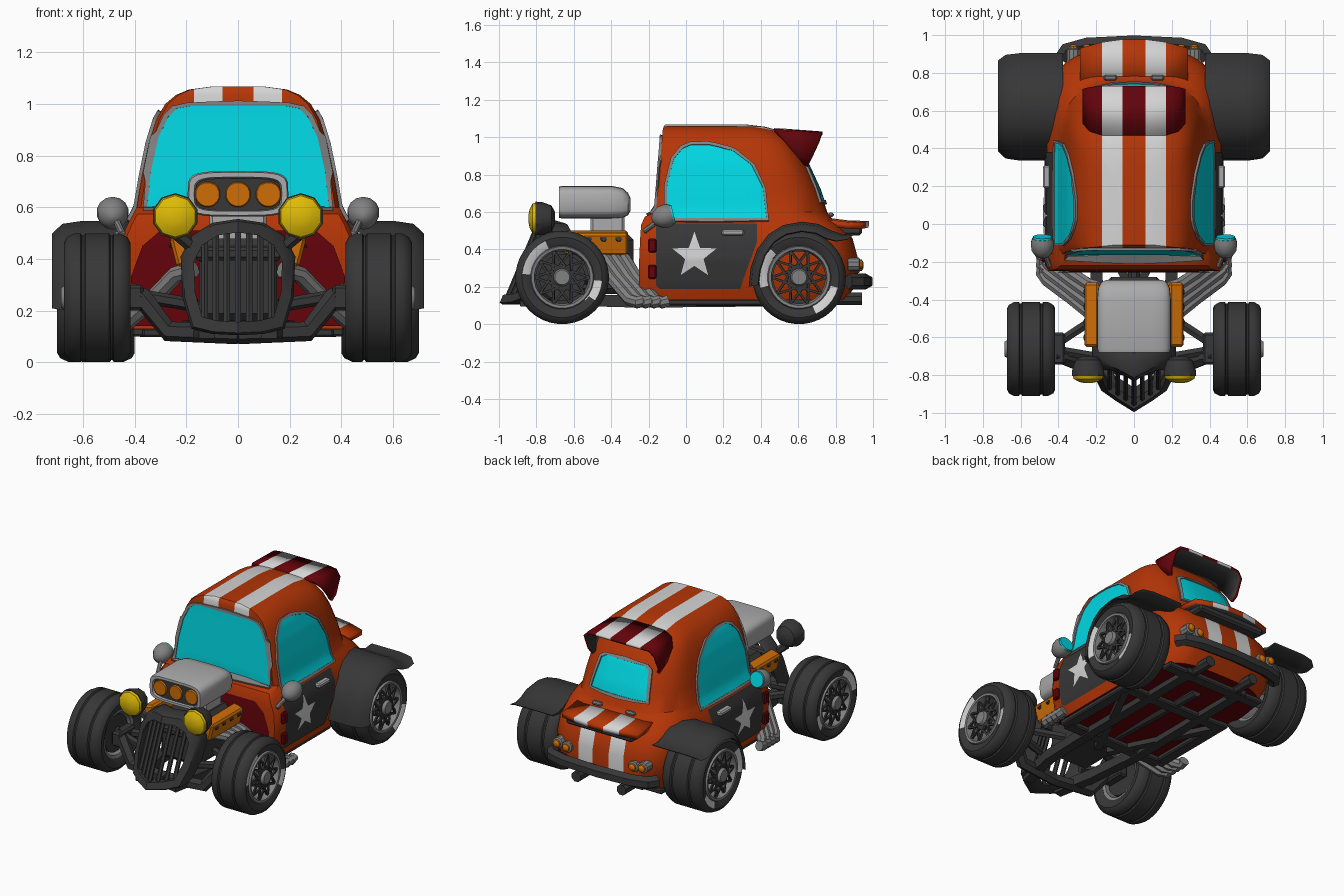
import bpy, bmesh, math
from math import sin, cos, pi, radians
from mathutils import Vector
from mathutils.bvhtree import BVHTree

if "Cube" in bpy.data.objects:
    bpy.data.objects.remove(bpy.data.objects["Cube"])
COL = dict(orange=(.46, .036, .002), dark_red=(.125, .001, .003), white=(.66, .66, .66), charcoal=(.038, .038, .039),
           cyan=(0, .68, .76), steel=(.22, .22, .22), silver=(.41, .41, .41), amber=(.62, .155, .002), yellow=(.74, .50, .002))
M = {}
for k, c in COL.items():
    M[k] = bpy.data.materials.new(k)
    M[k].diffuse_color = (*c, 1)

def finish(name, bm, mats, rule=None, angle=35):
    if rule:
        for f in bm.faces:
            f.material_index = rule(f.calc_center_median(), f.normal)
    me = bpy.data.meshes.new(name)
    bm.to_mesh(me)
    bm.free()
    for m in mats.split():
        me.materials.append(M[m])
    me.shade_smooth()
    me.set_sharp_from_angle(angle=radians(angle))
    ob = bpy.data.objects.new(name, me)
    bpy.context.collection.objects.link(ob)
    return ob

def loft(name, rings, mats, wrap=False, rule=None, angle=35, cuts=()):
    bm = bmesh.new()
    vs = [[bm.verts.new(p) for p in r] for r in rings]
    m, n = len(vs), len(vs[0])
    for i in range(m if wrap else m - 1):
        a, b = vs[i], vs[(i + 1) % m]
        for j in range(n):
            bm.faces.new((a[j], a[(j + 1) % n], b[(j + 1) % n], b[j]))
    if not wrap:
        bm.faces.new(vs[0])
        bm.faces.new(vs[-1])
    for x in cuts:
        bmesh.ops.bisect_plane(bm, geom=bm.verts[:] + bm.edges[:] + bm.faces[:], plane_co=(x, 0, 0), plane_no=(1, 0, 0))
    bmesh.ops.recalc_face_normals(bm, faces=bm.faces)
    return finish(name, bm, mats, rule, angle)

def circle(r, n, a=0):
    return [Vector((r * cos(2 * pi * (j + .5) / n), r * sin(2 * pi * (j + .5) / n), a)) for j in range(n)]

def spin(name, prof, c, axis, mats, n=16, **kw):
    q = Vector((0, 0, 1)).rotation_difference(Vector(axis))
    return loft(name, [[Vector(c) + q @ p for p in circle(r, n, a)] for r, a in prof], mats, **kw)

def tube(name, pts, r, mats, n=8):
    pts = [Vector(p) for p in pts]
    t = [pts[min(i + 1, len(pts) - 1)] - pts[max(i - 1, 0)] for i in range(len(pts))]
    return loft(name, [[p + d.to_track_quat('Z', 'Y') @ v for v in circle(r, n)] for p, d in zip(pts, t)], mats)

def box(name, c, size, mats, tilt=0, bevel=.012):
    bm = bmesh.new()
    bmesh.ops.create_cube(bm, size=1)
    bmesh.ops.scale(bm, vec=size, verts=bm.verts)
    bmesh.ops.bevel(bm, geom=bm.edges[:], offset=bevel, segments=1, affect='EDGES')
    ob = finish(name, bm, mats, angle=20)
    ob.location, ob.rotation_euler = c, (0, tilt, 0)

def stripe(x):
    return .06 < abs(x) < .17

def sheet(name, rows, mats, thick):
    bm = bmesh.new()
    vs = [[bm.verts.new(p) for p in r] for r in rows]
    for a, b in zip(vs, vs[1:]):
        for j in range(len(a) - 1):
            bm.faces.new((a[j], a[j + 1], b[j + 1], b[j]))
    bmesh.ops.recalc_face_normals(bm, faces=bm.faces)
    if sum(f.normal.z for f in bm.faces) < 0:
        bmesh.ops.reverse_faces(bm, faces=bm.faces)
    s = finish(name, bm, mats, lambda c, n: int(stripe(c.x))).modifiers.new('thickness', 'SOLIDIFY')
    s.thickness, s.offset, s.material_offset = thick, -1, 2

# cab body: horizontal slices (z, front y, rear y, half width)
levels = [(.13, -.25, .85, .42), (.22, -.25, .92, .45), (.35, -.25, .92, .47), (.46, -.245, .89, .46), (.53, -.24, .83, .43),
          (.575, -.22, .77, .405), (.6, -.16, .755, .392), (.72, -.15, .715, .372), (.85, -.14, .655, .345),
          (.94, -.132, .60, .317), (1.0, -.128, .55, .282), (1.035, -.125, .50, .24), (1.056, -.12, .42, .19), (1.068, -.11, .32, .10)]
rings = []
for z, yf, yb, w in levels:
    ym, e = min(.35, yb - .22), 2 / (3.8 if z < .59 else 3.1)
    half = [(0, yf), (.6 * w, yf), (.96 * w, yf), (w, yf + .03), (w, .1)]
    half += [(w * cos(t) ** e, ym + (yb - ym) * sin(t) ** e) for t in [i * pi / 20 for i in range(10)]] + [(0, yb)]
    rings.append([(x, y, z) for x, y in half] + [(-x, y, z) for x, y in half[-2:0:-1]])

def body_rule(c, n):
    return 2 if n.z < -.9 else int(stripe(c.x) and (c.z > 1.01 or (c.y > .8 and .2 < c.z < .5)))
body = loft('cab_body', rings, 'orange white dark_red', rule=body_rule, cuts=(-.17, -.06, .06, .17))
bm = bmesh.new()
bm.from_mesh(body.data)
tree = BVHTree.FromBMesh(bm)
bm.free()

# thin plates projected onto the body
def hit(p, d, off):
    o = Vector((0, p[0], p[1])) - 2 * d if d.x else Vector((p[0], 0, p[1])) - 2 * d
    loc, nor, _, _ = tree.ray_cast(o, d)
    if loc is None:
        loc, nor, _, _ = tree.find_nearest(o + 1.6 * d)
    return loc + nor * off

def decal(name, outline, d, mat, off, rim=0):
    d, c, K = Vector(d), sum((Vector(p) for p in outline), Vector((0, 0))) / len(outline), 7
    pts = [Vector(p).lerp(Vector(outline[(i + 1) % len(outline)]), k / 4) for i, p in enumerate(outline) for k in range(4)]
    bm = bmesh.new()
    rg = [[bm.verts.new(hit(c.lerp(p, k / K), d, off)) for p in pts] for k in range(1, K + 1)]
    mid, n = bm.verts.new(hit(c, d, off)), len(pts)
    for j in range(n):
        bm.faces.new((mid, rg[0][j], rg[0][(j + 1) % n]))
        for a, b in zip(rg, rg[1:]):
            bm.faces.new((a[j], b[j], b[(j + 1) % n], a[(j + 1) % n]))
    bmesh.ops.recalc_face_normals(bm, faces=bm.faces)
    if sum(f.normal.dot(d) for f in bm.faces) > 0:
        bmesh.ops.reverse_faces(bm, faces=bm.faces)
    finish(name, bm, mat)
    if rim:  # raised frame around the plate
        g = [(1, -.01), (1, .013), (1 + rim, .013), (1 + rim, -.01)]
        loft(name + '_frame', [[hit(c + (p - c) * (1 + (k - 1) / (p - c).length), d, o) for k, o in g] for p in pts], 'steel', wrap=True)

def both(h):
    return h + [(-x, z) for x, z in reversed(h)]
decal('windshield', both([(.352, .60), (.337, .74), (.308, .87), (.27, .95), (.235, .983), (.18, .992)]), (0, 1, 0), 'cyan', .008, .02)
decal('rear_window', both([(.205, .66), (.175, .84), (.14, .86)]), (0, -1, 0), 'cyan', .006, .022)
decal('firewall', both([(.40, .14), (.415, .33), (.37, .45), (.3, .51)]), (0, 1, 0), 'dark_red', .006)
star = [(r * sin(i * pi / 5) + .045, r * cos(i * pi / 5) + .365) for i in range(10) for r in [(.125, .052)[i % 2]]]
for s in (-1, 1):
    d = (-s, 0, 0)
    decal('door', [(-.16, .21), (-.14, .19), (.29, .19), (.31, .25), (.38, .44), (.38, .535), (-.16, .535)], d, 'charcoal', .005)
    decal('side_window', [(-.105, .56), (-.1, .75), (-.065, .88), (-.02, .935), (.03, .955), (.12, .955), (.25, .925), (.35, .85),
                          (.41, .73), (.43, .56)], d, 'cyan', .008, .017)
    decal('door_star', star, d, 'white', .011)
    box('door_handle', (s * .462, .25, .49), (.04, .12, .03), 'silver', bevel=.008)
    for z in (.28, .42):
        box('door_hinge', (s * .475, -.18, z), (.03, .045, .075), 'dark_red', bevel=.008)
    # mirrors
    c, ax = (s * .485, -.12, .575), (0, 1, .25)
    tube('mirror_arm', [(s * .42, -.2, .48), (s * .45, -.22, .50), (s * .475, -.14, .56)], .014, 'steel')
    spin('mirror_shell', [(.008, -.065), (.036, -.052), (.058, -.02), (.063, .02), (.055, .045)], c, ax, 'steel', 14)
    spin('mirror_glass', [(.052, .045), (.05, .055)], c, ax, 'cyan', 14)

# roof spoiler and trunk lid
half = [(.06, .47, 1.05, .73, 1.03), (.17, .47, 1.045, .73, 1.03), (.235, .49, 1.03, .725, 1.025),
        (.272, .53, .98, .715, .985), (.272, .59, .90, .67, .88), (.255, .63, .85, .65, .84)]
full = [(-a[0], *a[1:]) for a in reversed(half)] + half
sheet('roof_spoiler', [[(x, y, z) for x, y, z, _, _ in full], [(x, y, z) for x, _, _, y, z in full]], 'dark_red white charcoal', .018)
lid = [-.285, -.17, -.06, .06, .17, .285]
sheet('trunk_lid', [[(x, y - .6 * x * x * (y > .9), z - .12 * x * x) for x in lid] for y, z in ((.75, .57), (.87, .555), (.98, .552))],
      'orange white charcoal', .035)
box('lid_underside', (0, .86, .5), (.5, .16, .05), 'charcoal')
for s in (-1, 1):
    box('trunk_hinge', (s * .125, .775, .585), (.07, .03, .025), 'steel', bevel=.008)
    for x, z in ((.32, .32), (.25, .31)):
        spin('tail_light_bezel', [(.036, 0), (.036, .06), (.028, .065)], (s * x, .865, z), (0, 1, 0), 'steel', 10)
        spin('tail_light', [(.027, 0), (.025, .075), (.01, .085)], (s * x, .865, z), (0, 1, 0), 'amber', 10)
    spin('tail_pipe', [(.036, 0), (.036, .25)], (s * .17, .69, .135), (0, 1, 0), 'charcoal', 8)
bump = [(.39, .87), (.36, .92), (.25, .95)]
tube('rear_bumper', [(-x, y, .228) for x, y in bump] + [(0, .962, .228)] + [(x, y, .228) for x, y in bump[::-1]], .042, 'charcoal', 6)

# wheels, with white arcs on the sidewalls
def wheel(name, s, x, y, h, arcs, drum):
    c, ax = Vector((s * x, y, .25)), (s, 0, 0)

    def rule(p, n):
        a = math.degrees(math.atan2(p.z - .25, p.y - y)) % 360 // 10
        return int(.165 < math.hypot(p.y - y, p.z - .25) < .212 and s * (p.x - c.x) > .8 * h and a in arcs)
    side = [(.158, .85), (.175, .94), (.215, 1), (.235, .92), (.25, .7), (.25, .5), (.241, .46), (.241, .40), (.25, .36)]
    prof = [(r, -a * h) for r, a in side] + [(r, a * h) for r, a in side[::-1]]
    spin(name + '_tyre', prof, c, ax, 'charcoal white', 36, wrap=True, rule=rule)
    spin(name + '_rim', [(.17, .93 * h), (.165, h), (.15, .98 * h), (.14, .7 * h), (.14, -.8 * h), (.16, -.85 * h)], c, ax,
         'steel', 28, wrap=True)
    spin(name + '_hub', [(.045, -.6 * h), (.048, h), (.04, h + .012)], c, ax, 'steel', 12)
    spin(name + '_hub_ring', [(.07, .7 * h), (.068, .95 * h)], c, ax, 'charcoal', 14)
    if drum:
        spin(name + '_brake_drum', [(.125, -.7 * h), (.125, -.2 * h)], c, ax, 'charcoal', 16)
    for k in range(20):
        a = k // 2 * pi / 5
        b = a + (k % 2 * 2 - 1) * pi / 5
        tube(name + '_spoke', [c + Vector((s * .93 * h, .06 * cos(a), .06 * sin(a))),
                               c + Vector((s * .85 * h, .148 * cos(b), .148 * sin(b)))], .009, 'charcoal', 4)

for s in (-1, 1):
    wheel('front_wheel', s, .545, -.662, .128, (12, 13, 14, 15, 16, 17, 32, 33, 34, 35), True)
    wheel('rear_wheel', s, .55, .605, .15, (14, 15, 16, 17, 18, 30, 31, 32, 33), False)
    # rear fenders
    rg = []
    for y, z in [(.335, .20), (.345, .30), (.38, .40), (.44, .48), (.52, .53), (.62, .548), (.71, .535), (.78, .50), (.84, .48), (.905, .485)]:
        n = Vector((0, y - .605, z - .25)).normalized()
        rg.append([Vector((s * x, y, z)) + n * o for x, o in [(.375, 0), (.60, 0), (.68, -.012), (.72, -.05), (.705, -.055),
                                                              (.67, -.03), (.60, -.02), (.375, -.02)]])
    loft('rear_fender', rg, 'charcoal')
    # headlights
    c = (s * .243, -.80, .565)
    spin('headlight_bucket', [(.035, .10), (.07, .08), (.088, .03), (.09, -.005)], c, (0, 1, 0), 'charcoal', 10)
    spin('headlight_lens', [(.087, 0), (.08, -.02), (.05, -.036), (.02, -.042)], c, (0, 1, 0), 'yellow', 10)
    tube('headlight_bracket', [(s * .12, -.70, .40), (s * .24, -.74, .50)], .025, 'charcoal', 6)
    # valve covers and headers
    box('valve_cover', (s * .212, -.48, .435), (.08, .34, .12), 'amber', tilt=s * .25)
    for i in range(4):
        spin('cover_bolt', [(.02, 0), (.017, .05)], (s * .215, -.60 + .08 * i, .445), (s * .9, 0, .3), 'charcoal', 8)
        y = -.29 + .045 * i
        tube('exhaust_header', [(s * .17, -.52 + .06 * i, .36), (s * .24, -.47 + .05 * i, .34), (s * .34, y - .1, .235),
                                (s * .46, y - .01, .13), (s * .49, y + .03, .115), (s * .485, y + .06, .125)], .033, 'steel')
    # front suspension and frame
    tube('front_axle', [(s * .42, -.70, .27), (s * .37, -.71, .25), (s * .27, -.75, .12), (0, -.77, .11)], .04, 'charcoal', 6)
    box('steering_knuckle', (s * .4, -.66, .25), (.07, .17, .1), 'charcoal')
    for y in (-.52, -.76):
        tube('control_arm', [(s * .16, y + .05, .22), (s * .45, -.66, .27)], .026, 'charcoal', 6)
    tube('frame_rail', [(s * .12, -.88, .125), (s * .18, -.6, .13), (s * .2, -.25, .12), (s * .2, .8, .13)], .045, 'charcoal', 4)
    tube('frame_brace', [(s * .04, -.3, .12), (s * .36, .35, .12)], .032, 'charcoal', 4)
    box('side_sill', (s * .37, .1, .118), (.08, .64, .035), 'charcoal', bevel=.008)
for y in (-.2, .38, .75):
    box('cross_member', (0, y, .115), (.74, .08, .035), 'charcoal', bevel=.008)
tube('rear_axle', [(-.5, .605, .25), (.5, .605, .25)], .035, 'charcoal')
tube('drive_shaft', [(0, -.3, .16), (0, .6, .13)], .035, 'charcoal')

# engine and intake scoop
box('engine_block', (0, -.46, .32), (.30, .36, .32), 'charcoal', bevel=.03)
box('headlight_bar', (0, -.715, .42), (.34, .07, .05), 'charcoal')
box('scoop_neck', (0, -.42, .525), (.22, .18, .12), 'silver')

def rounded(y, hx, hz, cz):
    def p(v):
        return math.copysign(abs(v) ** .45, v)
    return [(hx * p(cos(t)), y, cz + hz * p(sin(t))) for t in [i * pi / 14 for i in range(28)]]
loft('intake_scoop', [rounded(*a) for a in [(-.655, .165, .062, .65), (-.68, .17, .066, .651), (-.68, .19, .083, .652), (-.66, .195, .088, .652),
                      (-.40, .195, .088, .652), (-.34, .19, .08, .648), (-.31, .175, .06, .642), (-.297, .15, .035, .64)]], 'silver')
loft('scoop_face', [rounded(-.665, .165, .062, .65), rounded(-.655, .165, .062, .65)], 'charcoal')
for x in (-.118, 0, .118):
    spin('scoop_port', [(.05, 0), (.046, .01)], (x, -.665, .65), (0, -1, 0), 'amber', 16)

# prow-shaped grille
def prow(x, z, back=0):
    return Vector((x, -1.0 + .42 * (z - .105) + .6 * abs(x) + back, z))
h = [(0, .555), (.10, .54), (.18, .49), (.222, .41), (.215, .25), (.18, .13), (.10, .11), (0, .105)]
out = h + [(-x, z) for x, z in h[-2:0:-1]]
loft('grille_shell', [[prow(x * k, .33 + (z - .33) * k, b) for x, z in out]
                      for k, b in ((1, .02), (.96, 0), (.77, 0), (.77, .05), (.96, .13), (1, .11))], 'charcoal', wrap=True)
for i in range(-3, 4):
    tube('grille_bar', [prow(i * .043, .14, .03), prow(i * .043, .52 - .004 * i * i, .03)], .0145, 'charcoal', 6)

for m in bpy.data.materials:
    if m.users and not m.is_grease_pencil:
        m.use_nodes = True
        m.node_tree.nodes["Principled BSDF"].inputs["Base Color"].default_value = m.diffuse_color
